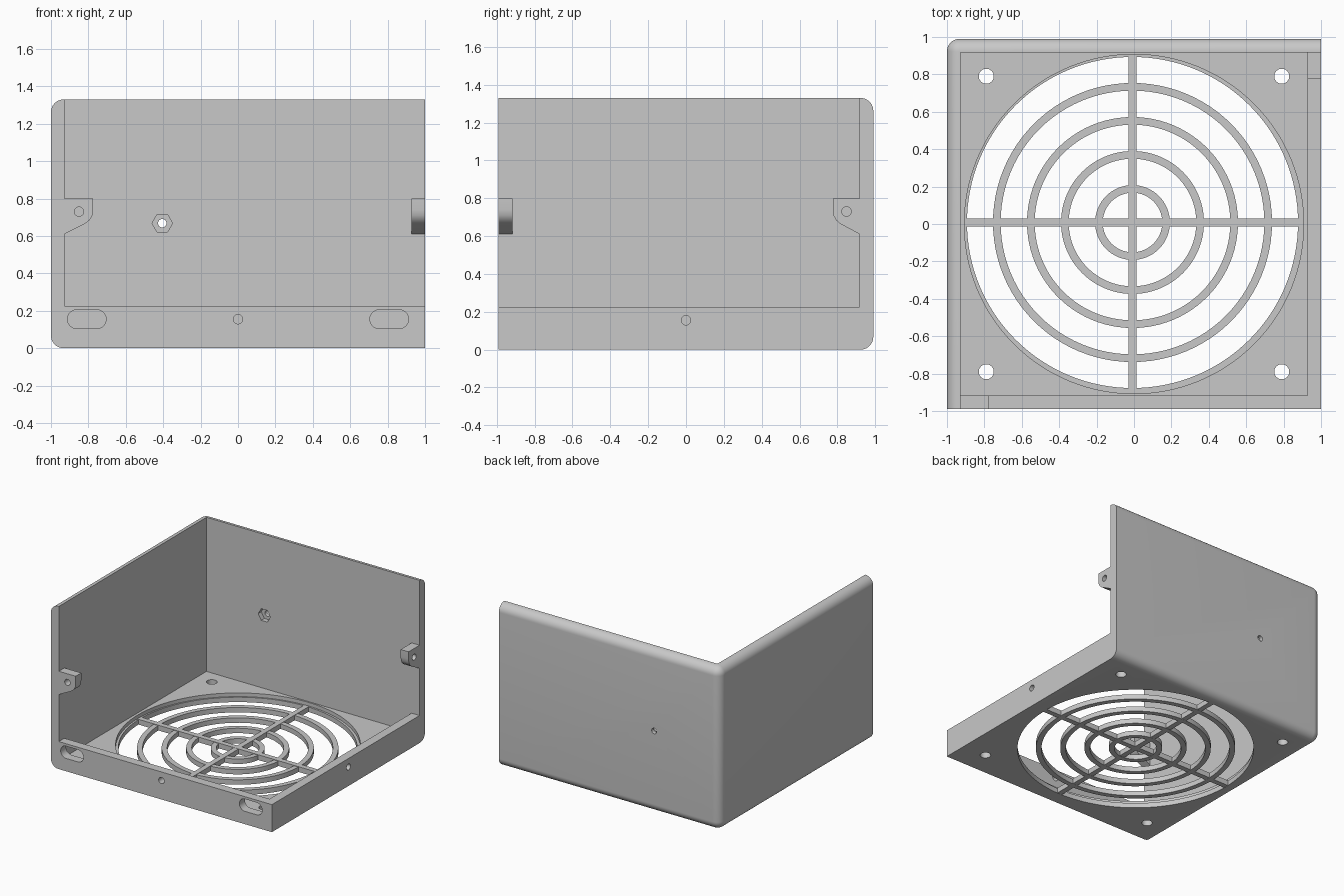
import bpy, bmesh, math

if "Cube" in bpy.data.objects:
    bpy.data.objects.remove(bpy.data.objects["Cube"])

W, D, H, T = 1.0, 0.99, 1.33, 0.072     # half width, half depth, height, wall
LOW, FLOOR, GRILLE = 0.225, 0.07, 0.04  # low wall, floor and grille heights
GX, GY = -0.008, 0.008                  # grille centre

grey = bpy.data.materials.new("plain_grey")
grey.diffuse_color = (0.58, 0.58, 0.58, 1)
grey.use_nodes = True
grey.node_tree.nodes["Principled BSDF"].inputs["Base Color"].default_value = grey.diffuse_color


def circle(u, v, r, n=96):
    return [(u + r * math.cos(2 * math.pi * i / n), v + r * math.sin(2 * math.pi * i / n)) for i in range(n)]


def rect(u0, u1, v0, v1):
    return [(u0, v0), (u1, v0), (u1, v1), (u0, v1)]


def slot(u0, u1, v, r, n=16):
    pts = []
    for c, start in ((u1 - r, -math.pi / 2), (u0 + r, math.pi / 2)):
        for i in range(n + 1):
            a = start + math.pi * i / n
            pts.append((c + r * math.cos(a), v + r * math.sin(a)))
    return pts


def prism(name, pts, axis, lo, hi, round_rule=None):
    """Extrude a 2D profile along an axis, optionally rounding chosen edges."""
    place = {"X": lambda u, v, w: (w, u, v),
             "Y": lambda u, v, w: (u, w, v),
             "Z": lambda u, v, w: (u, v, w)}[axis]
    bm = bmesh.new()
    a = [bm.verts.new(place(u, v, lo)) for u, v in pts]
    b = [bm.verts.new(place(u, v, hi)) for u, v in pts]
    bm.faces.new(a)
    bm.faces.new(b)
    for i in range(len(pts)):
        j = (i + 1) % len(pts)
        bm.faces.new((a[i], a[j], b[j], b[i]))
    bmesh.ops.recalc_face_normals(bm, faces=bm.faces)
    if round_rule:
        edges = [e for e in bm.edges if round_rule((e.verts[0].co + e.verts[1].co) / 2)]
        bmesh.ops.bevel(bm, geom=edges, offset=0.068, segments=10, profile=0.5, affect='EDGES')
    me = bpy.data.meshes.new(name)
    bm.to_mesh(me)
    bm.free()
    ob = bpy.data.objects.new(name, me)
    bpy.context.collection.objects.link(ob)
    me.materials.append(grey)
    return ob


def cut(ob, pts, axis, lo, hi):
    """Subtract an extruded profile from an object."""
    tool = prism("cutter", pts, axis, lo, hi)
    mod = ob.modifiers.new("cut", 'BOOLEAN')
    mod.operation = 'DIFFERENCE'
    mod.solver = 'EXACT'
    mod.object = tool
    bpy.context.view_layer.objects.active = ob
    bpy.ops.object.modifier_apply(modifier=mod.name)
    bpy.data.objects.remove(tool)


def rounded(m):
    left, back = m.x < -W + 0.01, m.y > D - 0.01
    ends = m.z < 0.01 or m.z > H - 0.01
    return (left and back) or ((left or back) and ends)


# Housing: rounded block, opened at the front, right and top
housing = prism("housing", rect(-W, W, -D, D), "Z", 0, H, rounded)
cut(housing, rect(-W + T, 2, -2, D - T), "Z", LOW, 2)
cut(housing, rect(-W + T, W - T, -D + T, D - T), "Z", FLOOR, 0.5)

# Fan opening with a thin ledge, and corner screw holes
cut(housing, circle(0, 0, 0.907, 128), "Z", GRILLE, 0.2)
cut(housing, circle(GX, GY, 0.885, 128), "Z", -0.1, 0.2)
for x in (-0.79, 0.79):
    for y in (-0.79, 0.79):
        cut(housing, circle(x, y, 0.04, 32), "Z", -0.1, 0.2)

# Low wall slots and screw holes
for u0, u1 in ((-0.912, -0.705), (0.705, 0.912)):
    cut(housing, slot(u0, u1, 0.155, 0.05), "Y", -1.2, -0.85)
cut(housing, circle(0, 0.155, 0.025, 24), "Y", -1.2, -0.85)
cut(housing, circle(0, 0.155, 0.025, 24), "X", 0.85, 1.2)

# Hexagonal nut recess and hole in the back wall
cut(housing, circle(-0.405, 0.668, 0.055, 6), "Y", 0.8, D - T + 0.04)
cut(housing, circle(-0.405, 0.668, 0.023, 24), "Y", 0.8, 1.2)

# Grille rings
for i, r in enumerate((0.2, 0.382, 0.564, 0.746)):
    ring = prism(f"grille_ring_{i + 1}", circle(GX, GY, r), "Z", 0, GRILLE)
    cut(ring, circle(GX, GY, r - 0.041), "Z", -0.1, 0.2)

# Grille cross bars
B, L = 0.0215, 0.895
prism("grille_bar_x", rect(GX - L, GX + L, GY - B, GY + B), "Z", 0.001, GRILLE + 0.004)
prism("grille_bar_y", rect(GX - B, GX + B, GY - L, GY + L), "Z", 0.001, GRILLE + 0.003)

# Screw lugs on the free edges of the tall walls (s = distance from the wall)
profile = [(0, 0.61), (0.11, 0.665), (0.135, 0.685), (0.149, 0.71), (0.153, 0.74), (0.153, 0.80), (0, 0.80)]
left = prism("left_wall_lug", [(-W + T + s, z) for s, z in profile], "Y", -D, -D + T)
cut(left, circle(-0.85, 0.73, 0.025, 24), "Y", -1.2, -0.8)
back = prism("back_wall_lug", [(D - T - s * 0.93, z) for s, z in profile], "X", W - T, W)
cut(back, circle(0.848, 0.73, 0.025, 24), "X", 0.8, 1.2)

# Smooth curved faces, keep hard edges
for ob in bpy.data.objects:
    ob.select_set(True)
bpy.context.view_layer.objects.active = housing
bpy.ops.object.shade_smooth_by_angle(angle=math.radians(30))
